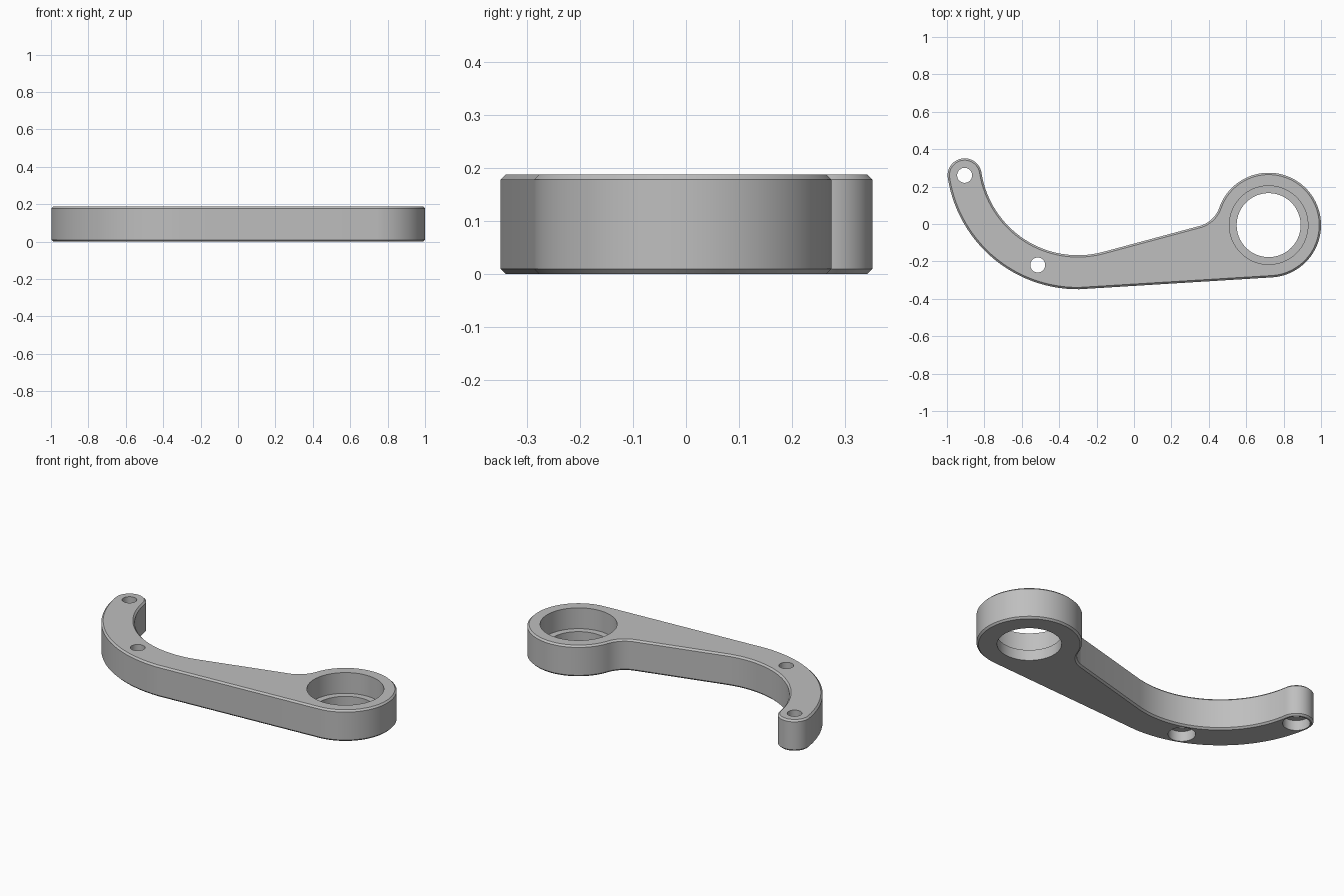
import bpy, bmesh
from math import atan2, asin, degrees, radians, cos, sin
from mathutils import Vector

if "Cube" in bpy.data.objects:
    bpy.data.objects.remove(bpy.data.objects["Cube"], do_unlink=True)

HEIGHT, CHAMFER = 0.188, 0.01
HALF_WIDTH, SWEEP = 0.091, 0.613          # curved arm half width and centreline radius
ARM, RING, FILLET = Vector((-0.3, 0.355)), Vector((0.72, -0.006)), Vector((0.31, 0.139))
RING_R, FILLET_R = 0.28, 0.155
TIP_ANGLE, MID_ANGLE = 188.9, 249.5


def polar(centre, radius, angle):
    a = radians(angle)
    return centre + Vector((cos(a), sin(a))) * radius


def arc(centre, radius, start, end):
    """Points along an arc, leaving out the last one."""
    n = max(8, int(abs(end - start) / 3))
    return [polar(centre, radius, start + (end - start) * i / n) for i in range(n)]


def tangent(a, ra, b, rb):
    """Angle of the contact point of the lower line touching both circles."""
    d = b - a
    return 270 + degrees(atan2(d.y, d.x) + asin((ra - rb) / d.length))


def outline(inset):
    outer, inner = SWEEP + HALF_WIDTH, SWEEP - HALF_WIDTH
    low = tangent(ARM, outer, RING, RING_R)
    high = tangent(ARM, inner, FILLET, FILLET_R)
    d = FILLET - RING
    join = degrees(atan2(d.y, d.x))
    tip = polar(ARM, SWEEP, TIP_ANGLE)
    return (arc(ARM, outer - inset, TIP_ANGLE, low)
            + arc(RING, RING_R - inset, low - 360, join)
            + arc(FILLET, FILLET_R + inset, join + 180, high)
            + arc(ARM, inner + inset, high, TIP_ANGLE)
            + arc(tip, HALF_WIDTH - inset, TIP_ANGLE - 180, TIP_ANGLE))


bm = bmesh.new()
bottom_edges, top_edges = [], []


def loft(levels):
    """Join closed rings of (points, z), listed from bottom to top."""
    rings = [[bm.verts.new((p.x, p.y, z)) for p in pts] for pts, z in levels]
    n = len(rings[0])
    for lower, upper in zip(rings, rings[1:]):
        for i in range(n):
            j = (i + 1) % n
            bm.faces.new((lower[i], lower[j], upper[j], upper[i]))
    for ring, store in ((rings[0], bottom_edges), (rings[-1], top_edges)):
        store.extend(bm.edges.get((ring[i], ring[(i + 1) % n])) for i in range(n))


def bore(centre, levels):
    loft([(arc(centre, r, 0, 360), z) for r, z in levels])


# Chamfered outer wall
loft([(outline(CHAMFER), 0), (outline(0), CHAMFER),
      (outline(0), HEIGHT - CHAMFER), (outline(CHAMFER), HEIGHT)])

# Bearing seat with a ledge near the bottom
bore(RING, [(0.171, 0), (0.171, 0.063), (0.21, 0.063), (0.21, HEIGHT)])

# Bolt holes, counterbored from below
for angle in (TIP_ANGLE, MID_ANGLE):
    bore(polar(ARM, SWEEP, angle), [(0.073, 0), (0.073, 0.06), (0.04, 0.06), (0.04, HEIGHT)])

# Flat top and bottom
for edges in (bottom_edges, top_edges):
    bmesh.ops.triangle_fill(bm, use_beauty=True, edges=edges)
bmesh.ops.recalc_face_normals(bm, faces=bm.faces)

mesh = bpy.data.meshes.new("lever_arm")
bm.to_mesh(mesh)
bm.free()
lever = bpy.data.objects.new("lever_arm", mesh)
bpy.context.collection.objects.link(lever)

# Plain grey metal
grey = bpy.data.materials.new("grey_metal")
grey.use_nodes = True
colour = (0.52, 0.52, 0.52, 1)
grey.diffuse_color = colour
grey.node_tree.nodes["Principled BSDF"].inputs["Base Color"].default_value = colour
mesh.materials.append(grey)

bpy.ops.object.select_all(action="DESELECT")
lever.select_set(True)
bpy.context.view_layer.objects.active = lever
bpy.ops.object.shade_smooth_by_angle(angle=radians(30))
